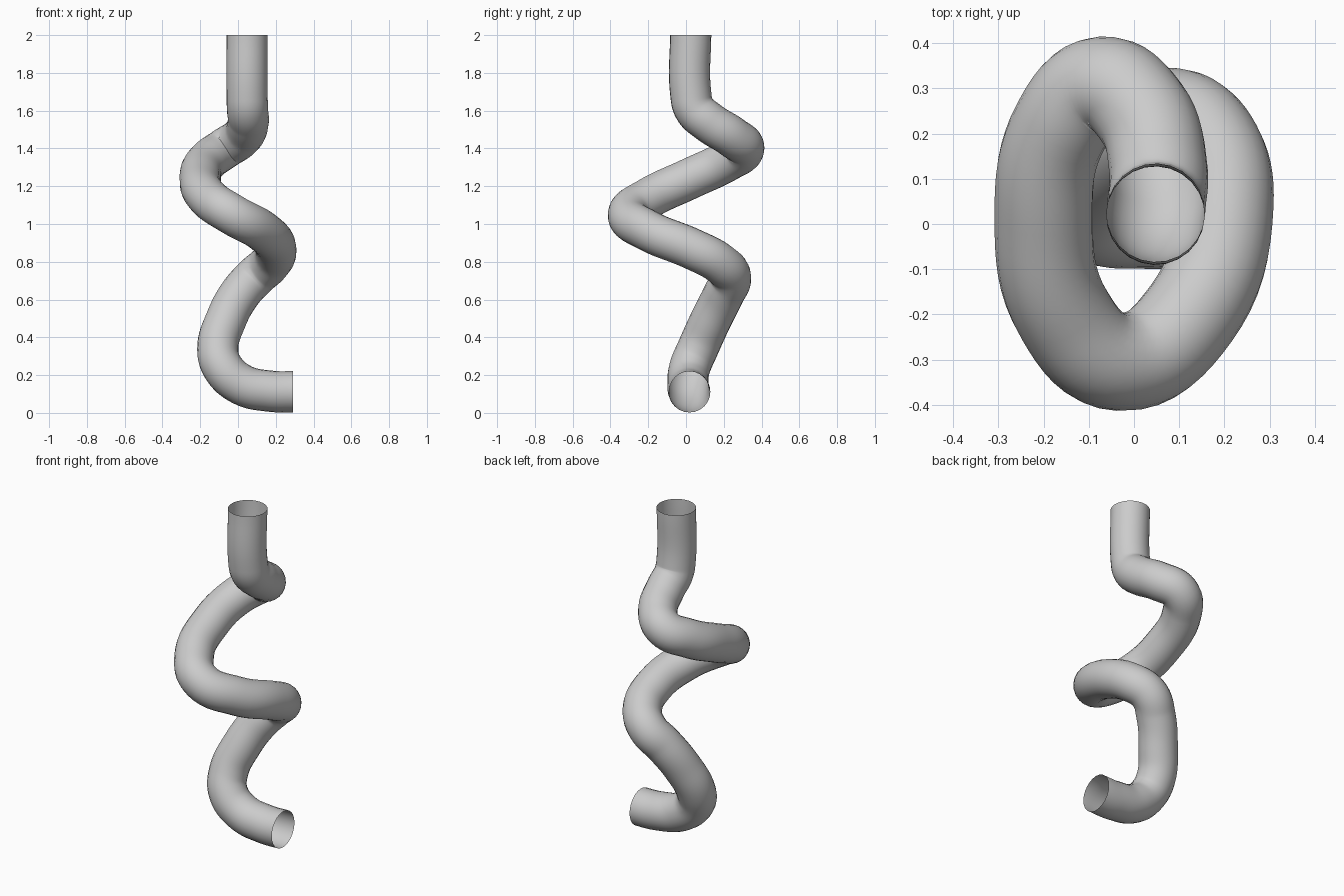
import bpy

if "Cube" in bpy.data.objects:
    bpy.data.objects.remove(bpy.data.objects["Cube"])

RADIUS = 0.109

# Centre line of the pipe, from the low side opening up to the top opening
path = [
    (0.29, 0.02, 0.112), (0.17, 0.015, 0.115), (0.02, 0.01, 0.15),
    (-0.08, 0.02, 0.24), (-0.107, 0.062, 0.34), (-0.065, 0.13, 0.49),
    (0.01, 0.20, 0.63), (0.09, 0.236, 0.72), (0.168, 0.18, 0.79),
    (0.2, 0.04, 0.865), (0.125, -0.2, 0.965), (-0.03, -0.305, 1.05),
    (-0.155, -0.2, 1.135), (-0.2, 0.02, 1.24), (-0.16, 0.22, 1.335),
    (-0.07, 0.306, 1.4), (0.018, 0.245, 1.46), (0.054, 0.12, 1.54),
    (0.05, 0.045, 1.61), (0.048, 0.025, 1.69), (0.048, 0.025, 2.0),
]

# Bent pipe: round sweep along a smooth curve, open at both ends
curve = bpy.data.curves.new("bent_pipe", "CURVE")
curve.dimensions = "3D"
curve.bevel_depth = RADIUS
curve.bevel_resolution = 10
curve.resolution_u = 8
curve.twist_mode = "MINIMUM"
curve.use_fill_caps = False
spline = curve.splines.new("BEZIER")
spline.bezier_points.add(len(path) - 1)
for point, co in zip(spline.bezier_points, path):
    point.co = co
    point.handle_left_type = point.handle_right_type = "AUTO"

# Square off the two straight ends
for i, step in ((0, (-0.04, 0, 0)), (-1, (0, 0, 0.1))):
    p = spline.bezier_points[i]
    p.handle_left_type = p.handle_right_type = "FREE"
    x, y, z = path[i]
    p.handle_left = (x - step[0], y - step[1], z - step[2])
    p.handle_right = (x + step[0], y + step[1], z + step[2])

grey = bpy.data.materials.new("light grey")
grey.diffuse_color = (0.6, 0.6, 0.6, 1)
grey.use_nodes = True
grey.node_tree.nodes["Principled BSDF"].inputs["Base Color"].default_value = grey.diffuse_color
curve.materials.append(grey)

pipe = bpy.data.objects.new("bent_pipe", curve)
bpy.context.collection.objects.link(pipe)
bpy.context.view_layer.objects.active = pipe
pipe.select_set(True)
bpy.ops.object.convert(target="MESH")
bpy.ops.object.shade_smooth()
